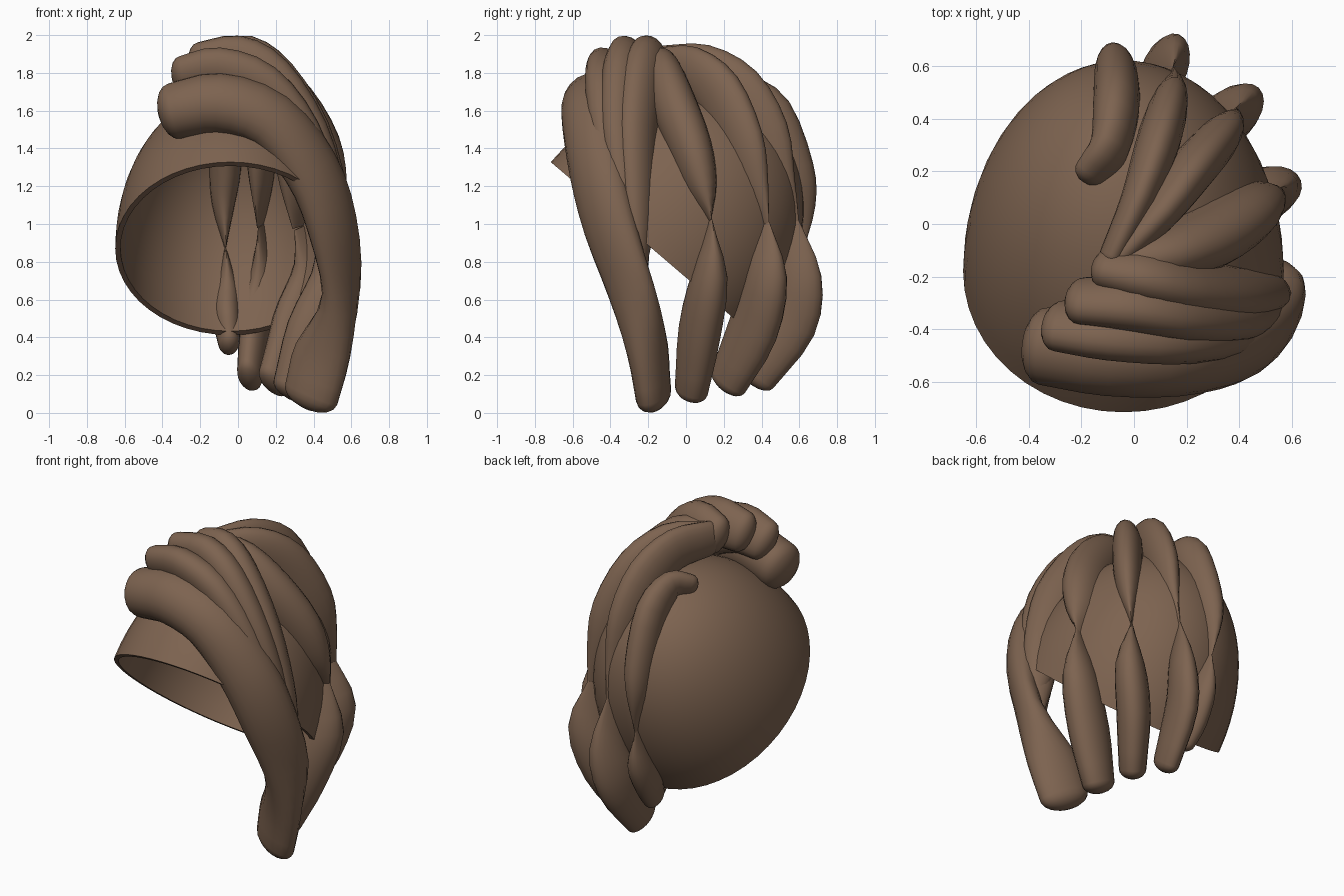
import bpy, bmesh, math
from mathutils import Vector, Matrix

cube = bpy.data.objects.get("Cube")
if cube:
    bpy.data.objects.remove(cube, do_unlink=True)

brown = bpy.data.materials.new("brown_hair")
brown.use_nodes = True
colour = (0.205, 0.125, 0.08, 1)
brown.diffuse_color = colour
brown.node_tree.nodes["Principled BSDF"].inputs["Base Color"].default_value = colour

HEAD = Vector((-0.04, -0.05, 1.25))
SIDES = 20
STEPS = 3


def finish(name, bm):
    bmesh.ops.recalc_face_normals(bm, faces=bm.faces)
    mesh = bpy.data.meshes.new(name)
    bm.to_mesh(mesh)
    bm.free()
    mesh.materials.append(brown)
    obj = bpy.data.objects.new(name, mesh)
    bpy.context.collection.objects.link(obj)
    bpy.ops.object.select_all(action="DESELECT")
    obj.select_set(True)
    bpy.context.view_layer.objects.active = obj
    bpy.ops.object.shade_smooth_by_angle(angle=math.radians(50))
    return obj


def spline(keys):
    """Smooth curve through the keys, each one holding position and radii."""
    pts = [keys[0] * 2 - keys[1]] + keys + [keys[-1] * 2 - keys[-2]]
    out = []
    for a, b, c, d in zip(pts, pts[1:], pts[2:], pts[3:]):
        for i in range(STEPS):
            t = i / STEPS
            out.append((b * 2 + (c - a) * t + (a * 2 - b * 5 + c * 4 - d) * t ** 2
                        + (b * 3 - a - c * 3 + d) * t ** 3) / 2)
    return out + [keys[-1]]


def lock(name, path, widths, reach, inner, ext=0.07):
    """Sweep an oval along the path. It spans `reach` away from the head and
    `inner` towards it; wide ends are rounded, thin ones pinched to a blade."""
    samples = spline([Vector((*p, *r)) for p, r in zip(path, zip(widths, reach, inner))])
    pos = [Vector(s[:3]) for s in samples]
    rings = []
    for i, s in enumerate(samples):
        tangent = (pos[min(i + 1, len(pos) - 1)] - pos[max(i - 1, 0)]).normalized()
        out = pos[i] - HEAD
        out = (out - tangent * out.dot(tangent)).normalized()
        side = tangent.cross(out)
        width, depth = max(s[3], 0.004), max((s[4] + s[5]) / 2, 0.004)
        centre = pos[i] + out * (s[4] - s[5]) / 2
        end = -1 if i == 0 else 1 if i == len(pos) - 1 else 0
        dome = []
        if end and width > 0.02:
            for k in range(1, 5):
                a = k * math.pi / 9
                dome.append((centre + tangent * end * ext * math.sin(a),
                             side * width * math.cos(a), out * depth * math.cos(a)))
        ring = (centre, side * width, out * depth)
        rings += dome[::-1] + [ring] if end < 0 else [ring] + dome
    bm = bmesh.new()
    angles = [k * math.tau / SIDES for k in range(SIDES)]
    loops = [[bm.verts.new(c + u * math.cos(a) + v * math.sin(a)) for a in angles]
             for c, u, v in rings]
    for low, high in zip(loops, loops[1:]):
        for k in range(SIDES):
            n = (k + 1) % SIDES
            bm.faces.new((low[k], low[n], high[n], high[k]))
    bm.faces.new(loops[0][::-1])
    bm.faces.new(loops[-1])
    return finish(name, bm)


def scaled(values, factor):
    return [v * factor for v in values]


# Scalp cap: a thick half ellipsoid with its opening tilted to the face
bm = bmesh.new()
arc = [k * math.pi / 32 for k in range(17)]
profile = [(math.cos(a), math.sin(a)) for a in arc]
profile += [(x * 0.955, z * 0.955) for x, z in profile[::-1]]
verts = [bm.verts.new((x, 0, z)) for x, z in profile]
edges = [bm.edges.new(pair) for pair in zip(verts, verts[1:] + verts[:1])]
bmesh.ops.spin(bm, geom=verts + edges, cent=(0, 0, 0), axis=(0, 0, 1),
               angle=math.tau, steps=48)
bmesh.ops.remove_doubles(bm, verts=bm.verts, dist=0.0005)
axis_edges = [e for e in bm.edges if all(v.co.xy.length < 0.001 for v in e.verts)]
bmesh.ops.delete(bm, geom=axis_edges, context="EDGES")
bm.transform(Matrix.Translation((-0.04, -0.18, 0.87)) @ Matrix.Rotation(-0.707, 4, "X")
             @ Matrix.Diagonal((0.61, 0.705, 0.92, 1)))
finish("scalp_cap", bm)

# Large front fringe that sweeps over the brow and down the left side
lock("front_fringe",
     [(-0.35, -0.5, 1.63), (-0.1, -0.53, 1.67), (0.18, -0.53, 1.57), (0.39, -0.48, 1.3),
      (0.49, -0.4, 1.0), (0.53, -0.28, 0.65), (0.49, -0.22, 0.32), (0.41, -0.18, 0.09)],
     [0.15, 0.165, 0.165, 0.17, 0.165, 0.14, 0.1, 0.085],
     [0.1, 0.11, 0.11, 0.11, 0.11, 0.1, 0.11, 0.13],
     [0.2, 0.2, 0.17, 0.13, 0.09, 0.06, 0.2, 0.18], ext=0.085)

# Fringe layers stacked behind it
layers = {
    "fringe_layer_low": [(-0.29, -0.41, 1.81), (-0.1, -0.43, 1.84), (0.14, -0.44, 1.75),
                         (0.34, -0.42, 1.5), (0.47, -0.37, 1.15), (0.52, -0.3, 0.8),
                         (0.5, -0.25, 0.57)],
    "fringe_layer_middle": [(-0.2, -0.31, 1.88), (0, -0.32, 1.9), (0.19, -0.35, 1.79),
                            (0.38, -0.36, 1.5), (0.49, -0.32, 1.15), (0.54, -0.27, 0.8),
                            (0.52, -0.24, 0.6)],
    "fringe_layer_high": [(-0.1, -0.18, 1.88), (0.05, -0.21, 1.9), (0.21, -0.25, 1.78),
                          (0.39, -0.28, 1.5), (0.5, -0.27, 1.15), (0.54, -0.25, 0.9),
                          (0.53, -0.24, 0.7)],
}
strand = [0.085, 0.1, 0.105, 0.1, 0.085, 0.055, 0.01]
for name, path in layers.items():
    lock(name, path, strand, strand, scaled(strand, 2))

# Back locks: an upper strand pinched at the nape, then a lower hanging strand
crown = [0.07, 0.09, 0.11, 0.105, 0.075, 0.005]
crown_reach = [0.075, 0.09, 0.11, 0.105, 0.08, 0.03]
crown_inner = [0.15, 0.18, 0.2, 0.2, 0.17, 0.12]
hanging = [0.005, 0.085, 0.1, 0.08]
hanging_reach = [0.03, 0.08, 0.09, 0.08]
hanging_inner = [0.12, 0.18, 0.22, 0.16]
# Each entry: upper path, lower path, upper width and depth, lower width and depth
strands = {
    "back_lock_outer": (
        [(-0.17, 0.21, 1.7), (-0.1, 0.31, 1.72), (-0.07, 0.47, 1.6),
         (-0.07, 0.59, 1.3), (-0.08, 0.62, 1.1), (-0.07, 0.6, 0.87)],
        [(-0.06, 0.59, 0.65), (-0.06, 0.5, 0.47), (-0.05, 0.42, 0.36)],
        (0.8, 0.82), (0.72, 0.72)),
    "back_lock_centre": (
        [(-0.08, -0.12, 1.87), (0.02, 0.1, 1.86), (0.09, 0.3, 1.73),
         (0.13, 0.44, 1.5), (0.14, 0.5, 1.25), (0.14, 0.57, 1.01)],
        [(0.15, 0.64, 0.72), (0.11, 0.6, 0.45), (0.07, 0.4, 0.18)],
        (0.75, 1), (0.83, 1)),
    "back_lock_inner": (
        [(-0.06, -0.13, 1.86), (0.1, 0.04, 1.85), (0.22, 0.2, 1.71),
         (0.32, 0.32, 1.45), (0.35, 0.37, 1.22), (0.37, 0.42, 1.0)],
        [(0.42, 0.46, 0.72), (0.34, 0.4, 0.42), (0.22, 0.25, 0.15)],
        (0.8, 1), (1, 1)),
    "back_lock_side": (
        [(-0.05, -0.14, 1.86), (0.13, -0.12, 1.83), (0.3, -0.06, 1.65),
         (0.44, 0.03, 1.42), (0.5, 0.09, 1.2), (0.53, 0.13, 1.02)],
        [(0.56, 0.14, 0.72), (0.46, 0.09, 0.4), (0.33, 0.04, 0.11)],
        (1.08, 1), (1.08, 1)),
}
for name, (upper, lower, (up_w, up_d), (low_w, low_d)) in strands.items():
    lock(name + "_upper", upper, scaled(crown, up_w), scaled(crown_reach, up_d),
         scaled(crown_inner, up_d), ext=0.06)
    lock(name + "_lower", upper[-1:] + lower, scaled(hanging, low_w),
         scaled(hanging_reach, low_d), scaled(hanging_inner, low_d), ext=0.06)
